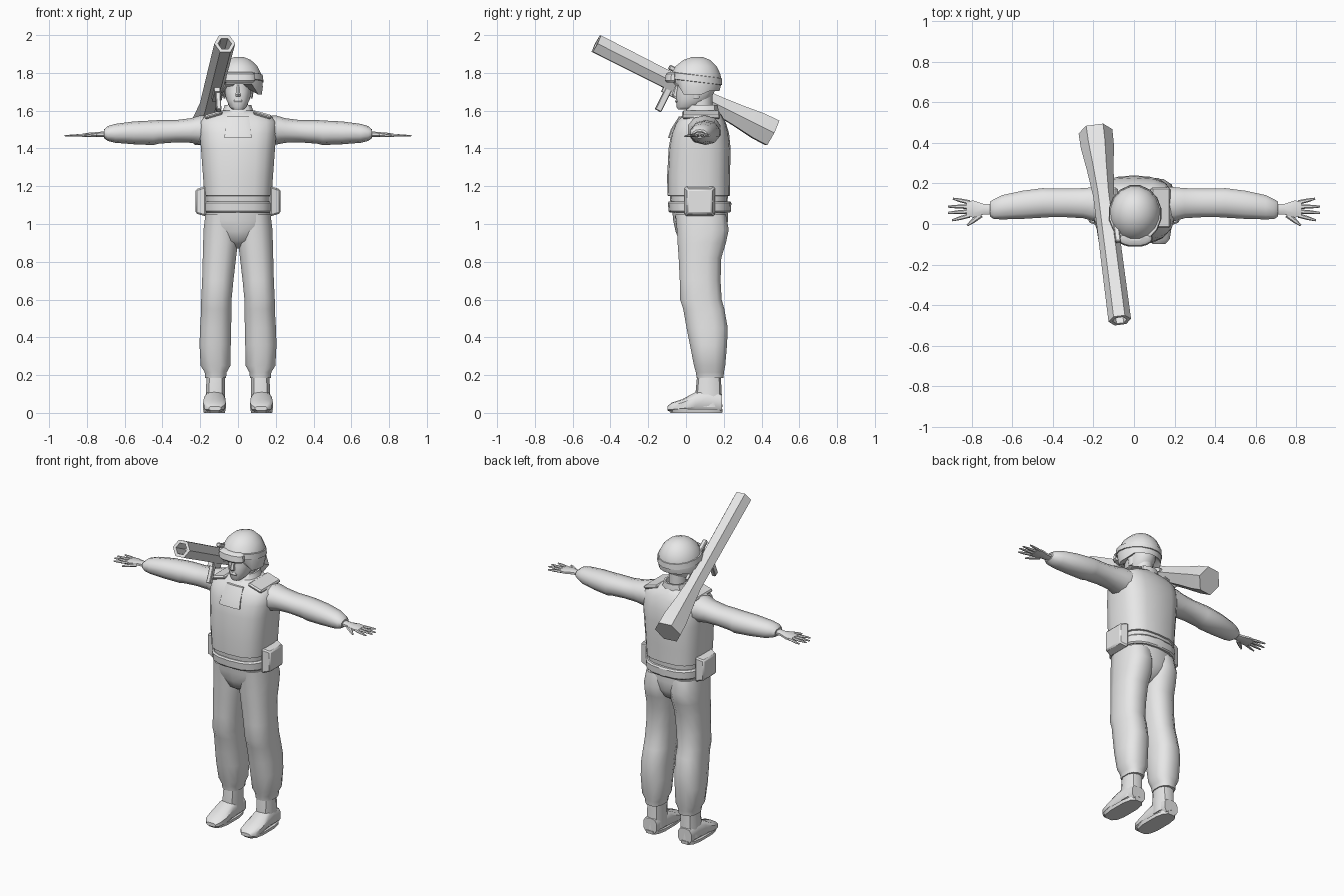
import bpy, bmesh, math
from mathutils import Vector, Matrix

grey = bpy.data.materials.new("plain grey")
grey.diffuse_color = (0.8, 0.8, 0.8, 1)


def finish(name, bm, mirror=False, angle=40):
    bmesh.ops.recalc_face_normals(bm, faces=bm.faces)
    me = bpy.data.meshes.new(name)
    bm.to_mesh(me)
    bm.free()
    me.materials.append(grey)
    ob = bpy.data.objects.new(name, me)
    bpy.context.collection.objects.link(ob)
    bpy.context.view_layer.objects.active = ob
    ob.select_set(True)
    bpy.ops.object.shade_smooth_by_angle(angle=math.radians(angle))
    ob.select_set(False)
    if mirror:
        ob.modifiers.new("Mirror", 'MIRROR')
    return ob


def loft(name, axis, rings, n=12, power=2.0, mirror=False, angle=40, warp=None):
    """Rings are (position on axis, low a, high a, low b, high b)."""
    bm = bmesh.new()
    loops = []
    for p, a0, a1, b0, b1 in rings:
        loop = []
        for i in range(n):
            t = 2 * math.pi * (i + 0.5) / n
            c, s = math.cos(t), math.sin(t)
            a = (a0 + a1) / 2 + (a1 - a0) / 2 * math.copysign(abs(c) ** (2 / power), c)
            b = (b0 + b1) / 2 + (b1 - b0) / 2 * math.copysign(abs(s) ** (2 / power), s)
            co = {'x': (p, a, b), 'y': (a, p, b), 'z': (a, b, p)}[axis]
            co = warp(*co) if warp else co
            loop.append(bm.verts.new(co))
        loops.append(loop)
    for l0, l1 in zip(loops, loops[1:]):
        for i in range(n):
            j = (i + 1) % n
            bm.faces.new((l0[i], l0[j], l1[j], l1[i]))
    bm.faces.new(loops[0])
    bm.faces.new(loops[-1])
    return finish(name, bm, mirror, angle)


def box(name, center, size, rot=None, taper=1.0, mirror=False, bevel=0.0):
    bm = bmesh.new()
    bmesh.ops.create_cube(bm, size=1)
    for v in bm.verts:
        k = taper if v.co.x > 0 else 1
        v.co = Vector((v.co.x * size[0], v.co.y * size[1] * k, v.co.z * size[2] * k))
    if bevel:
        bmesh.ops.bevel(bm, geom=bm.edges[:], offset=bevel, segments=1, affect='EDGES')
    m = Matrix.Translation(center) @ (rot.to_4x4() if rot else Matrix())
    bmesh.ops.transform(bm, matrix=m, verts=bm.verts)
    return finish(name, bm, mirror, 30)


def tube(name, start, end, profile, n=6, mirror=False, flat=1.0):
    """Revolve (fraction, radius) points round the line from start to end."""
    start, end = Vector(start), Vector(end)
    d = end - start
    side = d.cross(Vector((0, 0, 1))).normalized()
    up = side.cross(d).normalized()
    bm = bmesh.new()
    loops = []
    for f, r in profile:
        loops.append([bm.verts.new(start + d * f + side * r * math.cos(2 * math.pi * i / n)
                      + up * r * flat * math.sin(2 * math.pi * i / n)) for i in range(n)])
    for l0, l1 in zip(loops, loops[1:]):
        for i in range(n):
            j = (i + 1) % n
            bm.faces.new((l0[i], l0[j], l1[j], l1[i]))
    bm.faces.new(loops[0])
    bm.faces.new(loops[-1])
    return finish(name, bm, mirror, 35)


# Boots
loft("boot_shaft", 'z', [(0.03, .068, .178, .05, .193), (0.10, .068, .172, .05, .188),
     (0.21, .068, .168, .06, .185)], 10, 2.5, True)
loft("boot_foot", 'y', [(-.098, .09, .155, .012, .035), (-.075, .07, .178, .005, .055),
     (-.02, .062, .187, .005, .072), (.05, .066, .182, .005, .11), (.12, .07, .177, .005, .12),
     (.19, .075, .172, .005, .10)], 10, 3, True)
loft("boot_sole", 'z', [(0, .068, .182, -.085, .195), (.02, .064, .186, -.1, .197)], 12, 3, True)

# Trousers
loft("trouser_leg", 'z', [(.185, .062, .175, .055, .20), (.215, .058, .178, .05, .203),
     (.25, .038, .20, .04, .21), (.36, .036, .206, .018, .22), (.45, .034, .203, .0, .224),
     (.55, .032, .197, -.018, .206), (.60, .032, .197, -.034, .192), (.70, .022, .192, -.036, .186),
     (.82, .008, .189, -.042, .19), (.90, -.002, .187, -.048, .215), (.97, -.005, .185, -.052, .23),
     (1.05, .0, .175, -.06, .215)], 12, 2.5, True, 60)
loft("hips", 'z', [(.87, -.03, .03, .03, .13), (.91, -.10, .10, -.035, .19),
     (.96, -.165, .165, -.055, .215), (1.02, -.178, .178, -.068, .222),
     (1.10, -.172, .172, -.075, .22)], 14, 2.5, angle=60)

# Vest, belt and pouches
loft("vest", 'z', [(1.09, -.168, .168, -.08, .218), (1.148, -.170, .170, -.086, .222),
     (1.15, -.180, .180, -.098, .232), (1.25, -.187, .187, -.1, .233), (1.40, -.198, .198, -.092, .236),
     (1.48, -.205, .205, -.078, .228), (1.54, -.205, .205, -.052, .21),
     (1.575, -.175, .175, -.02, .19), (1.60, -.09, .09, .0, .17)], 18, 2.9, angle=40)
loft("vest_flap", 'z', [(1.455, -.075, .075, -.096, -.06), (1.50, -.07, .07, -.082, -.04),
     (1.57, -.06, .06, -.038, .0)], 8, 4, angle=30)
box("shoulder_strap", (.13, .08, 1.578), (.10, .20, .022), Matrix.Rotation(.28, 3, 'Y'), mirror=True, bevel=.008)
loft("belt", 'z', [(1.06, -.175, .175, -.085, .232), (1.068, -.183, .183, -.092, .238),
     (1.11, -.184, .184, -.096, .24), (1.12, -.175, .175, -.09, .234)], 18, 2.7, angle=30)
box("belt_pouch", (.197, .073, 1.12), (.054, .165, .16), taper=.8, mirror=True, bevel=.008)

# Collar and neck
loft("collar", 'z', [(1.57, -.10, .10, -.02, .175), (1.60, -.082, .082, -.005, .175),
     (1.63, -.072, .072, .015, .17), (1.63, -.06, .06, .025, .16), (1.60, -.06, .06, .025, .16)], 12, 2.4, angle=30)
loft("neck", 'z', [(1.57, -.055, .055, .02, .14), (1.70, -.055, .055, .02, .14)], 10)

# Sleeves, hands and fingers
loft("sleeve", 'x', [(.14, .0, .19, 1.42, 1.57), (.20, .01, .185, 1.42, 1.575),
     (.25, .025, .18, 1.43, 1.56), (.33, .03, .178, 1.432, 1.55), (.42, .03, .178, 1.425, 1.55),
     (.45, .028, .18, 1.418, 1.548), (.55, .022, .167, 1.422, 1.543), (.65, .02, .145, 1.43, 1.53),
     (.69, .022, .125, 1.44, 1.518), (.71, .035, .112, 1.455, 1.50)], 10, 2.2, True, 45)
loft("palm", 'x', [(.70, .045, .10, 1.46, 1.492), (.74, .045, .10, 1.46, 1.488),
     (.79, .03, .118, 1.459, 1.484), (.825, .032, .116, 1.461, 1.478)], 8, 2.4, True)
for i, (y0, x1, y1) in enumerate([(.106, .893, .125), (.085, .917, .086),
                                  (.062, .917, .055), (.042, .897, .018)]):
    tube(f"finger_{i + 1}", (.81, y0, 1.47), (x1, y1, 1.467),
         [(0, .011), (.55, .0095), (1, .005)], 6, True, .75)
tube("thumb", (.755, .045, 1.47), (.822, -.007, 1.464), [(0, .014), (.6, .011), (1, .005)], 6, True, .75)

# Head and face
loft("head", 'z', [(1.605, -.028, .028, -.042, .03), (1.62, -.045, .045, -.05, .07),
     (1.66, -.064, .064, -.053, .13), (1.70, -.071, .071, -.052, .15),
     (1.725, -.073, .073, -.046, .16), (1.80, -.076, .076, -.055, .16)], 14, 2.3, angle=50)
loft("nose", 'z', [(1.675, -.014, .014, -.070, -.035), (1.685, -.015, .015, -.076, -.035),
     (1.735, -.008, .008, -.056, -.035)], 6)
loft("mouth", 'z', [(1.642, -.022, .022, -.055, -.03), (1.65, -.026, .026, -.059, -.03),
     (1.658, -.02, .02, -.055, -.03)], 8)
loft("ear", 'z', [(1.665, .066, .078, .04, .07), (1.73, .066, .088, .03, .08)], 6, mirror=True)


# Helmet rim rises over the face and dips at the sides
def rim(x, y, z):
    if z < 1.74:
        z += .055 if y < -.02 else (.0 if y < .1 else .02)
    return x, y, z


loft("helmet", 'z', [(1.72, -.07, .08, -.03, .15), (1.685, -.118, .128, -.066, .180),
     (1.725, -.124, .134, -.085, .19), (1.79, -.117, .127, -.082, .186), (1.835, -.095, .105, -.058, .165),
     (1.868, -.06, .07, -.015, .13), (1.884, -.02, .03, .03, .09)], 16, angle=50, warp=rim)
slope = lambda x, y, z: (x, y, z - (y - .05) * .12)
loft("goggle_strap", 'z', [(1.752, -.12, .13, -.085, .188), (1.754, -.127, .137, -.094, .194),
     (1.788, -.123, .133, -.09, .192), (1.79, -.115, .125, -.08, .184)], 16, angle=30, warp=slope)
notch = lambda x, y, z: (x, y + 2.2 * (x - .005) ** 2, z + (.016 if abs(x) < .02 and z < 1.77 else 0))
loft("goggles", 'z', [(1.75, -.073, .083, -.105, -.06), (1.76, -.082, .092, -.114, -.06),
     (1.795, -.078, .088, -.108, -.06), (1.805, -.065, .075, -.092, -.06)], 16, 3, angle=35, warp=notch)

# Shoulder launcher: hollow hexagonal tube with a flared rear
muzzle, tail = Vector((-.07, -.475, 1.955)), Vector((-.19, .457, 1.482))
tube("launcher_tube", muzzle, tail, [(.12, .034), (0, .036), (0, .056), (.35, .054), (.66, .052),
     (.80, .066), (.92, .082), (1, .084)])
aim = (tail - muzzle).to_track_quat('Y', 'Z').to_matrix()


def on_tube(f, dx, dz):
    return muzzle + (tail - muzzle) * f + aim @ Vector((dx, 0, dz))


box("launcher_grip", on_tube(.43, .01, -.105), (.026, .036, .13), aim, bevel=.004)
box("launcher_trigger_housing", on_tube(.46, .005, -.055), (.03, .12, .03), aim)
box("sight_mount", on_tube(.43, .045, .035), (.02, .03, .07), aim)
box("sight_body", on_tube(.44, .042, .062), (.028, .13, .026), aim, bevel=.005)
box("sight_rail", on_tube(.53, .052, .01), (.016, .22, .022), aim)
